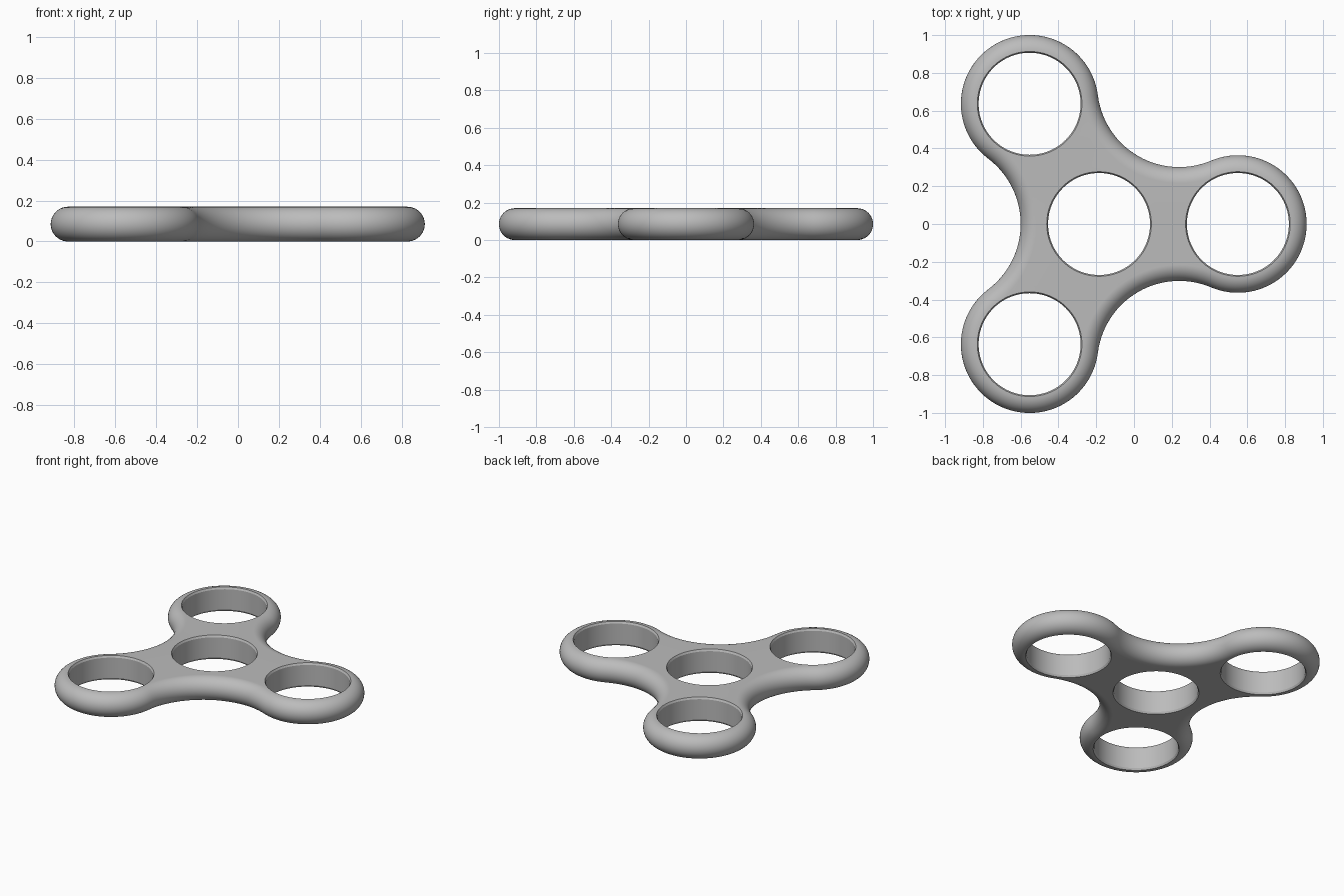
import bpy
import bmesh
from math import sin, cos, pi, radians, atan2, hypot

cube = bpy.data.objects.get("Cube")
if cube:
    bpy.data.objects.remove(cube, do_unlink=True)

HEIGHT = 0.17
EDGE = HEIGHT / 2          # full-round outer edge
HUB_X = -0.185             # centre of the hub
ARM = 0.735                # hub to lobe centre
LOBE = 0.364               # lobe outer radius
WAIST = 0.415              # hub to the narrowest point between lobes
RIM, BORE, CHAMFER = 0.277, 0.27, 0.013

# Concave arc tangent to two neighbouring lobes
gap = LOBE - WAIST
valley_dist = (ARM**2 - gap**2) / (ARM + 2 * gap)
valley_radius = valley_dist - WAIST
vx, vy = valley_dist * cos(pi / 3), valley_dist * sin(pi / 3)
tangent = atan2(vy, vx - ARM)


def arc(cx, cy, radius, start, end, steps):
    """Points along an arc, without the last one."""
    angles = [start + (end - start) * i / steps for i in range(steps)]
    return [(cx + radius * cos(a), cy + radius * sin(a)) for a in angles]


def outline(inset):
    """Three-lobed outline around the hub, moved inward by inset."""
    arm = arc(ARM, 0, LOBE - inset, -tangent, tangent, 56)
    arm += arc(vx, vy, valley_radius + inset, tangent - pi,
               -pi / 3 - tangent, 28)
    points = []
    for k in range(3):
        c, s = cos(k * 2 * pi / 3), sin(k * 2 * pi / 3)
        points += [(x * c - y * s, x * s + y * c) for x, y in arm]
    return points


bm = bmesh.new()


def loop(points, z):
    verts = [bm.verts.new((x + HUB_X, y, z)) for x, y in points]
    return verts


def loft(rings):
    for low, high in zip(rings, rings[1:]):
        n = len(low)
        for i in range(n):
            j = (i + 1) % n
            bm.faces.new((low[i], low[j], high[j], high[i]))


# Rounded outer edge
STEPS = 20
rim_rings = []
for i in range(STEPS + 1):
    a = -pi / 2 + pi * i / STEPS
    rim_rings.append(loop(outline(EDGE * (1 - cos(a))), EDGE * (1 + sin(a))))
loft(rim_rings)
bottom_loops, top_loops = [rim_rings[0]], [rim_rings[-1]]

# Chamfered bores: one in the hub and one in each lobe
centres = [(0, 0)] + [(ARM * cos(k * 2 * pi / 3), ARM * sin(k * 2 * pi / 3))
                      for k in range(3)]
for cx, cy in centres:
    levels = [(RIM, 0), (BORE, CHAMFER), (BORE, HEIGHT - CHAMFER), (RIM, HEIGHT)]
    rings = [loop(arc(cx, cy, r, 0, 2 * pi, 96), z) for r, z in levels]
    loft(rings)
    bottom_loops.append(rings[0])
    top_loops.append(rings[-1])

# Flat top and bottom with openings for the bores
for loops, direction in ((bottom_loops, -1), (top_loops, 1)):
    edges = [bm.edges.get((ring[i - 1], ring[i]))
             for ring in loops for i in range(len(ring))]
    bmesh.ops.triangle_fill(bm, use_beauty=True, use_dissolve=False,
                            edges=edges, normal=(0, 0, direction))
bmesh.ops.recalc_face_normals(bm, faces=bm.faces[:])

mesh = bpy.data.meshes.new("spinner_body")
bm.to_mesh(mesh)
bm.free()
body = bpy.data.objects.new("spinner_body", mesh)
bpy.context.collection.objects.link(body)

# Plain grey material
grey = bpy.data.materials.new("plain grey")
grey.use_nodes = True
colour = (0.5, 0.5, 0.5, 1)
grey.diffuse_color = colour
grey.node_tree.nodes["Principled BSDF"].inputs["Base Color"].default_value = colour
mesh.materials.append(grey)

# Smooth shading with crisp bore edges and flat faces
bpy.ops.object.select_all(action="DESELECT")
body.select_set(True)
bpy.context.view_layer.objects.active = body
bpy.ops.object.shade_smooth_by_angle(angle=radians(25))
normals = body.modifiers.new("flat_top_shading", "WEIGHTED_NORMAL")
normals.keep_sharp = True
